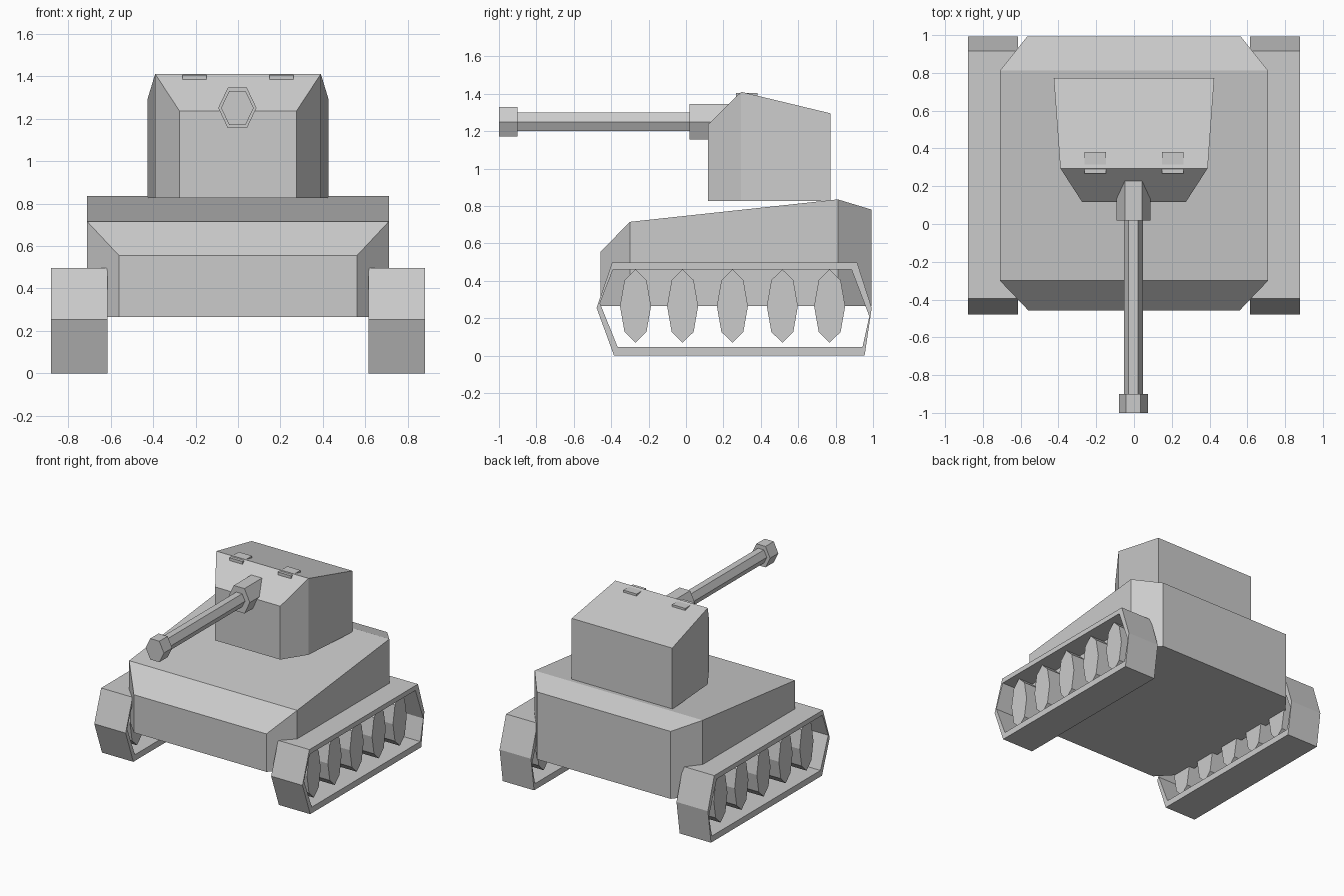
import bpy, bmesh
from math import cos, sin, pi

if "Cube" in bpy.data.objects:
    bpy.data.objects.remove(bpy.data.objects["Cube"])


def finish(bm, name):
    bmesh.ops.recalc_face_normals(bm, faces=bm.faces[:])
    me = bpy.data.meshes.new(name)
    bm.to_mesh(me)
    bm.free()
    ob = bpy.data.objects.new(name, me)
    bpy.context.collection.objects.link(ob)
    return ob


def armour_shell(name, base, stations):
    """Vertical-walled shell; stations are (y, half width, top height), front to back."""
    bm = bmesh.new()
    rows = []
    for y, w, top in stations:
        rows.append([bm.verts.new(p) for p in
                     ((-w, y, base), (w, y, base), (w, y, top), (-w, y, top))])
    for a, b in zip(rows, rows[1:]):
        for i in range(4):
            j = (i + 1) % 4
            bm.faces.new((a[i], a[j], b[j], b[i]))
    bm.faces.new(rows[0])
    bm.faces.new(rows[-1])
    bmesh.ops.dissolve_limit(bm, angle_limit=0.001, verts=bm.verts[:], edges=bm.edges[:])
    return finish(bm, name)


def prism(name, outline, a, b, to_xyz):
    """Closed prism of a 2D outline between a and b."""
    bm = bmesh.new()
    ends = [[bm.verts.new(to_xyz(u, v, t)) for u, v in outline] for t in (a, b)]
    n = len(outline)
    for i in range(n):
        j = (i + 1) % n
        bm.faces.new((ends[0][i], ends[0][j], ends[1][j], ends[1][i]))
    bm.faces.new(ends[0])
    bm.faces.new(ends[1])
    return finish(bm, name)


def ngon(n, ru, rv, cu, cv):
    return [(cu + ru * cos(2 * pi * i / n), cv + rv * sin(2 * pi * i / n)) for i in range(n)]


def track_band(name, outer, inner, x0, x1):
    """Hollow belt, open on both sides."""
    bm = bmesh.new()
    loops = [[bm.verts.new((x, y, z)) for y, z in prof]
             for x, prof in ((x0, outer), (x1, outer), (x1, inner), (x0, inner))]
    n = len(outer)
    for k in range(4):
        a, b = loops[k], loops[(k + 1) % 4]
        for i in range(n):
            j = (i + 1) % n
            bm.faces.new((a[i], a[j], b[j], b[i]))
    return finish(bm, name)


# Hull and turret
armour_shell("hull", 0.265, [(-0.457, 0.56, 0.555), (-0.30, 0.71, 0.715),
                             (0.812, 0.71, 0.835), (0.993, 0.565, 0.78)])
armour_shell("turret", 0.827, [(0.117, 0.275, 1.235), (0.295, 0.39, 1.41),
                               (0.773, 0.425, 1.295)])

# Gun: hexagonal mantlet, barrel and muzzle
for name, rx, hz, y0, y1 in (("gun_mantlet", 0.09, 0.095, 0.018, 0.23),
                             ("gun_barrel", 0.05, 0.05, -0.92, 0.05),
                             ("muzzle", 0.077, 0.08, -1.0, -0.9)):
    prism(name, ngon(6, rx, hz / sin(pi / 3), -0.003, 1.25), y0, y1,
          lambda u, v, t: (u, t, v))

outer = [(-0.385, 0), (0.955, 0), (0.993, 0.255), (0.915, 0.497), (-0.395, 0.497), (-0.478, 0.255)]
inner = [(-0.366, 0.047), (0.944, 0.047), (0.98, 0.21), (0.885, 0.46), (-0.39, 0.46), (-0.46, 0.28)]

for side, s in (("left", -1), ("right", 1)):
    # Roof hatch
    hatch = [(s * 0.205 + dx, y) for dx, y in
             ((-0.056, 0.268), (0.056, 0.268), (0.056, 0.382), (-0.056, 0.382))]
    prism(f"hatch_{side}", hatch, 1.38, 1.405, lambda u, v, t: (u, v, t))
    # Track and road wheels
    track_band(f"track_{side}", outer, inner, s * 0.615, s * 0.88)
    for i, y in enumerate((-0.27, -0.018, 0.248, 0.515, 0.768)):
        prism(f"road_wheel_{side}_{i + 1}", ngon(8, 0.083, 0.196, y, 0.265),
              s * 0.665, s * 0.83, lambda u, v, t: (t, u, v))
